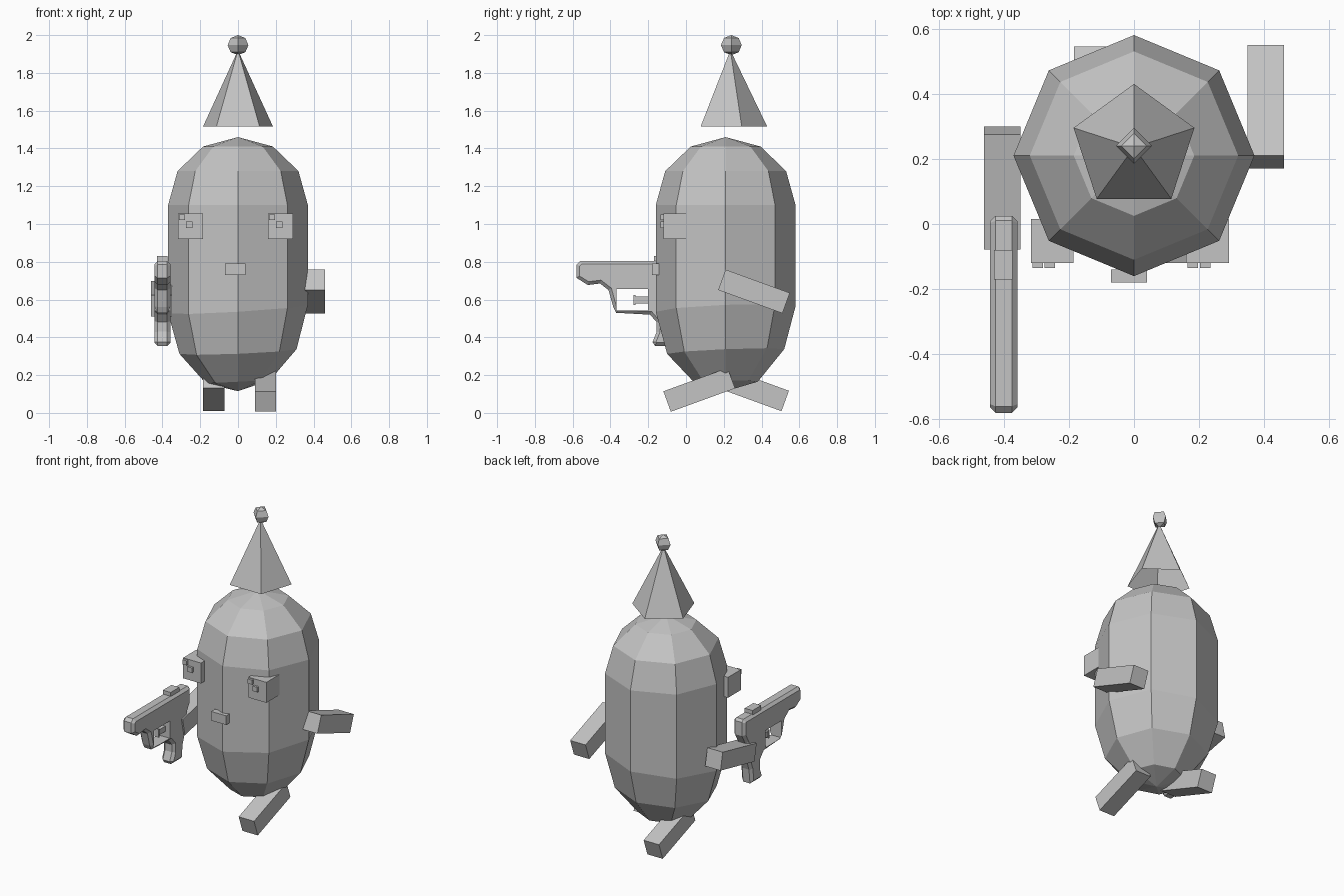
import bpy, bmesh
from math import sin, cos, pi, radians
from mathutils import Matrix, Vector

default = bpy.data.objects.get("Cube")
if default:
    bpy.data.objects.remove(default, do_unlink=True)

grey = bpy.data.materials.new("plain grey")
grey.use_nodes = True
grey.diffuse_color = (0.55, 0.55, 0.55, 1)
grey.node_tree.nodes["Principled BSDF"].inputs["Base Color"].default_value = (0.55, 0.55, 0.55, 1)


def finish(name, bm):
    bmesh.ops.recalc_face_normals(bm, faces=bm.faces)
    mesh = bpy.data.meshes.new(name)
    bm.to_mesh(mesh)
    bm.free()
    mesh.materials.append(grey)
    obj = bpy.data.objects.new(name, mesh)
    bpy.context.collection.objects.link(obj)
    return obj


def box(name, centre, size, tilt=0):
    """Box tilted about the x axis, in degrees."""
    bm = bmesh.new()
    turn = Matrix.Rotation(radians(tilt), 4, 'X')
    bmesh.ops.create_cube(bm, size=1, matrix=Matrix.Translation(centre) @ turn @ Matrix.Diagonal((*size, 1)))
    return finish(name, bm)


def span(name, x, y, z):
    """Box given by its extent on each axis."""
    axes = (x, y, z)
    return box(name, [(a + b) / 2 for a, b in axes], [b - a for a, b in axes])


def turned(name, rings, sides, centre_y, phase=0):
    """Stack rings of (radius, height, slope in x, slope in y)."""
    bm = bmesh.new()
    loops = []
    for radius, height, slope_x, slope_y in rings:
        loop = []
        for i in range(sides):
            a = phase + 2 * pi * i / sides
            x, y = radius * cos(a), radius * sin(a)
            loop.append(bm.verts.new((x, y + centre_y, height + slope_x * x + slope_y * y)))
        loops.append(loop)
    for low, high in zip(loops, loops[1:]):
        for i in range(sides):
            j = (i + 1) % sides
            bm.faces.new((low[i], low[j], high[j], high[i]))
    bmesh.ops.remove_doubles(bm, verts=bm.verts, dist=0.0005)
    return finish(name, bm)


# Faceted egg body, slightly uneven at the bottom
turned("body", [
    (0, 0.115, 0, 0), (0.17, 0.165, 0.05, 0), (0.31, 0.325, 0.04, 0.04),
    (0.37, 0.55, 0.06, 0.04), (0.37, 1.1, 0, 0), (0.32, 1.28, 0, 0),
    (0.185, 1.41, 0, 0), (0, 1.46, 0, 0)], 8, 0.21)

# Floating open party hat with a faceted bobble
turned("hat", [(0.195, 1.515, 0, 0), (0, 1.92, 0, 0)], 5, 0.235, pi / 2)
bobble = [(0.055 * sin(pi * k / 4), 1.947 - 0.053 * cos(pi * k / 4), 0, 0) for k in range(5)]
turned("hat_bobble", bobble, 4, 0.24)

# Eyes with two small raised marks each
for side, x in (("right", -0.317), ("left", 0.16)):
    span(side + "_eye", (x, x + 0.131), (-0.12, 0.015), (0.92, 1.055))
    span(side + "_pupil_upper", (x + 0.005, x + 0.037), (-0.135, -0.11), (1.02, 1.05))
    span(side + "_pupil_lower", (x + 0.042, x + 0.075), (-0.135, -0.11), (0.98, 1.013))

span("nose", (-0.07, 0.04), (-0.18, -0.14), (0.73, 0.79))

# Limbs share one box size
limb = (0.112, 0.362, 0.115)
box("left_arm", (0.405, 0.36, 0.643), limb, -20)
box("right_arm", (-0.405, 0.11, 0.605), limb, 12)
box("left_leg", (0.145, 0.07, 0.122), limb, 20)
box("right_leg", (-0.128, 0.355, 0.125), limb, -20)

# Toy pistol: side profile (y, z), extruded and chamfered
profile = [
    (-0.58, 0.785), (-0.56, 0.805), (0.01, 0.805), (0.025, 0.79), (0.025, 0.7),
    (-0.01, 0.64), (-0.01, 0.56), (-0.05, 0.45), (-0.06, 0.355), (-0.165, 0.355),
    (-0.177, 0.375), (-0.155, 0.43), (-0.155, 0.48), (-0.19, 0.52), (-0.37, 0.53),
    (-0.385, 0.56), (-0.41, 0.65), (-0.455, 0.685), (-0.52, 0.677), (-0.58, 0.715)]
bm = bmesh.new()
cap = bm.faces.new([bm.verts.new((-0.442, y, z)) for y, z in profile])
extruded = bmesh.ops.extrude_face_region(bm, geom=[cap])["geom"]
new_verts = [g for g in extruded if isinstance(g, bmesh.types.BMVert)]
bmesh.ops.translate(bm, verts=new_verts, vec=Vector((0.084, 0, 0)))
bmesh.ops.recalc_face_normals(bm, faces=bm.faces)
rims = [e for e in bm.edges if abs(e.verts[0].co.x - e.verts[1].co.x) < 0.001]
bmesh.ops.bevel(bm, geom=rims, offset=0.017, segments=1, affect='EDGES', clamp_overlap=True)
pistol = finish("pistol", bm)

# Trigger guard opening
cutter = span("trigger_opening_cutter", (-0.5, -0.3), (-0.367, -0.2), (0.543, 0.657))
cutter.hide_render = True
cutter.hide_viewport = True
cut = pistol.modifiers.new("trigger_opening", 'BOOLEAN')
cut.operation = 'DIFFERENCE'
cut.solver = 'EXACT'
cut.object = cutter

span("trigger_blade", (-0.415, -0.385), (-0.278, -0.268), (0.57, 0.625))
span("trigger_stem", (-0.41, -0.39), (-0.27, -0.19), (0.58, 0.615))
span("pistol_sight", (-0.43, -0.373), (-0.17, -0.08), (0.8, 0.83))
